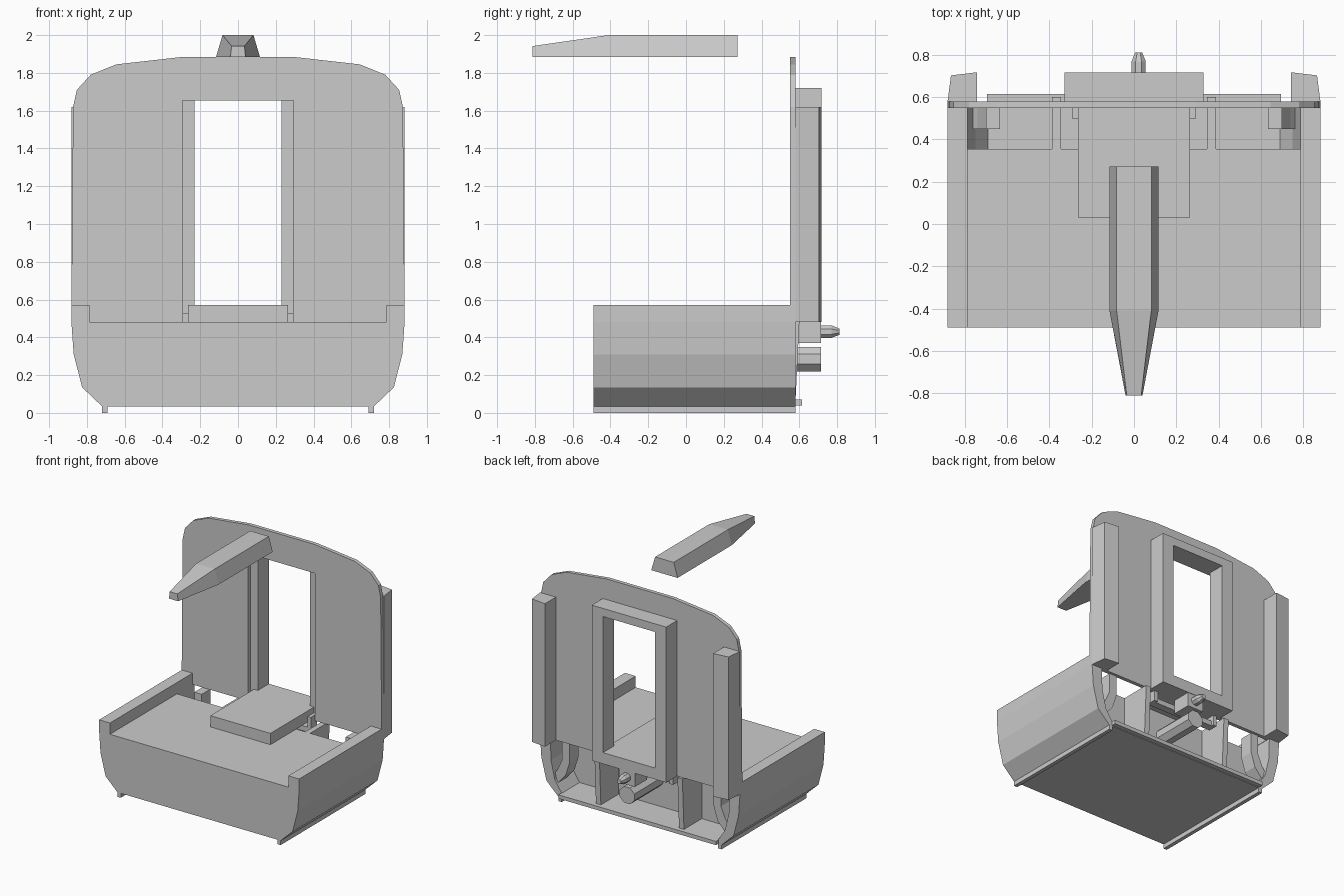
import bpy, bmesh, math

if "Cube" in bpy.data.objects:
    bpy.data.objects.remove(bpy.data.objects["Cube"])

grey = bpy.data.materials.new("plain grey")
grey.diffuse_color = (0.6, 0.6, 0.6, 1)
grey.use_nodes = True
grey.node_tree.nodes["Principled BSDF"].inputs["Base Color"].default_value = grey.diffuse_color


def finish(name, bm):
    bmesh.ops.recalc_face_normals(bm, faces=bm.faces)
    me = bpy.data.meshes.new(name)
    bm.to_mesh(me)
    bm.free()
    me.materials.append(grey)
    ob = bpy.data.objects.new(name, me)
    bpy.context.collection.objects.link(ob)
    return ob


def loft(name, rings):
    """Skin a list of equal-length point loops and cap both ends."""
    bm = bmesh.new()
    vs = [[bm.verts.new(p) for p in r] for r in rings]
    n = len(vs[0])
    for a, b in zip(vs, vs[1:]):
        for i in range(n):
            bm.faces.new((a[i], a[(i + 1) % n], b[(i + 1) % n], b[i]))
    bm.faces.new(vs[0])
    bm.faces.new(vs[-1])
    return finish(name, bm)


def extrude_y(name, pts, y0, y1):
    return loft(name, [[(x, y, z) for x, z in pts] for y in (y0, y1)])


def extrude_z(name, pts, z0, z1):
    return loft(name, [[(x, y, z) for x, y in pts] for z in (z0, z1)])


def box(name, x0, x1, y0, y1, z0, z1):
    return extrude_y(name, [(x0, z0), (x1, z0), (x1, z1), (x0, z1)], y0, y1)


def mirrored(half):
    return half + [(-x, z) for x, z in reversed(half)]


def octagon(cx, cz, r, y):
    return [(cx + r * math.cos(math.pi / 8 + i * math.pi / 4), y,
             cz + r * math.sin(math.pi / 8 + i * math.pi / 4)) for i in range(8)]


# lower body: solid front part, open pocket at the rear
shell = [(0.72, 0.035), (0.825, 0.135), (0.87, 0.31), (0.882, 0.48)]
pocket = [(0.79, 0.48), (0.785, 0.31), (0.75, 0.16), (0.69, 0.07)]
extrude_y("lower_body", mirrored(shell), -0.49, 0.355)
extrude_y("rear_pocket_shell", mirrored(shell + pocket), 0.355, 0.58)
box("rear_sill", -0.695, 0.695, 0.58, 0.615, 0.04, 0.07)

# end wall with doorway
wall = [(0.295, 0.48), (0.882, 0.48), (0.882, 0.57), (0.873, 1.62), (0.853, 1.71),
        (0.78, 1.79), (0.645, 1.845), (0.29, 1.885)]
door = [(-0.295, 1.655), (0.295, 1.655)]
extrude_y("end_wall", mirrored(wall) + door, 0.55, 0.58)

# gangway frame behind the doorway
extrude_y("gangway_frame", [(0.23, 0.57), (0.328, 0.57), (0.328, 1.72), (-0.328, 1.72),
                            (-0.328, 0.57), (-0.23, 0.57), (-0.23, 1.655), (0.23, 1.655)],
          0.58, 0.718)
box("gangway_threshold", -0.328, 0.328, 0.58, 0.718, 0.48, 0.57)

# raised platform in front of the door
box("door_platform", -0.265, 0.265, 0.03, 0.58, 0.48, 0.57)

# paired parts
for s, side in ((-1, "left"), (1, "right")):
    def pair(name, x0, x1, *rest):
        box(side + name, s * x0, s * x1, *rest)
    pair("_side_rail", 0.787, 0.882, -0.49, 0.55, 0.48, 0.57)
    pair("_bottom_skid", 0.69, 0.72, -0.49, 0.58, 0.0, 0.04)
    pair("_platform_bracket", 0.262, 0.293, 0.50, 0.58, 0.40, 0.525)
    # pocket rib, narrowing towards the bottom
    loft(side + "_pocket_rib", [[(s * x, 0.355, z), (s * x, 0.58, z), (s * x, 0.60, 0.48),
                                 (s * x, 0.355, 0.48)]
                                for x, z in ((0.345, 0.07), (0.388, 0.07))])
    # curved brace against the shell
    brace = [(0.635, 0.48), (0.635, 0.32), (0.67, 0.21), (0.74, 0.13), (0.79, 0.17),
             (0.74, 0.24), (0.70, 0.33), (0.70, 0.48)]
    extrude_y(side + "_curved_brace", [(s * x, z) for x, z in brace], 0.45, 0.56)
    # corner fender
    fender = [(0.882, 0.58), (0.866, 0.703), (0.742, 0.718), (0.742, 0.58)]
    extrude_z(side + "_corner_fender", [(s * x, y) for x, y in fender], 0.48, 1.62)

# coupler: buffer bar, head, pin and cross bar
loft("buffer_bar", [octagon(0.02, 0.285, 0.07, y) for y in (0.355, 0.715)])
box("coupler_head", -0.05, 0.09, 0.56, 0.715, 0.37, 0.48)
loft("coupler_pin", [octagon(0.022, 0.43, r, y)
                     for r, y in ((0.036, 0.70), (0.036, 0.77), (0.018, 0.812))])
box("coupler_cross_bar", -0.265, 0.265, 0.50, 0.56, 0.40, 0.44)

# tapered roof beam
def beam_ring(y, bottom, top, z):
    return [(-bottom, y, 1.885), (bottom, y, 1.885), (top, y, z), (-top, y, z)]


loft("roof_beam", [beam_ring(-0.812, 0.04, 0.034, 1.942),
                   beam_ring(-0.41, 0.116, 0.082, 2.0),
                   beam_ring(0.272, 0.116, 0.082, 2.0)])
